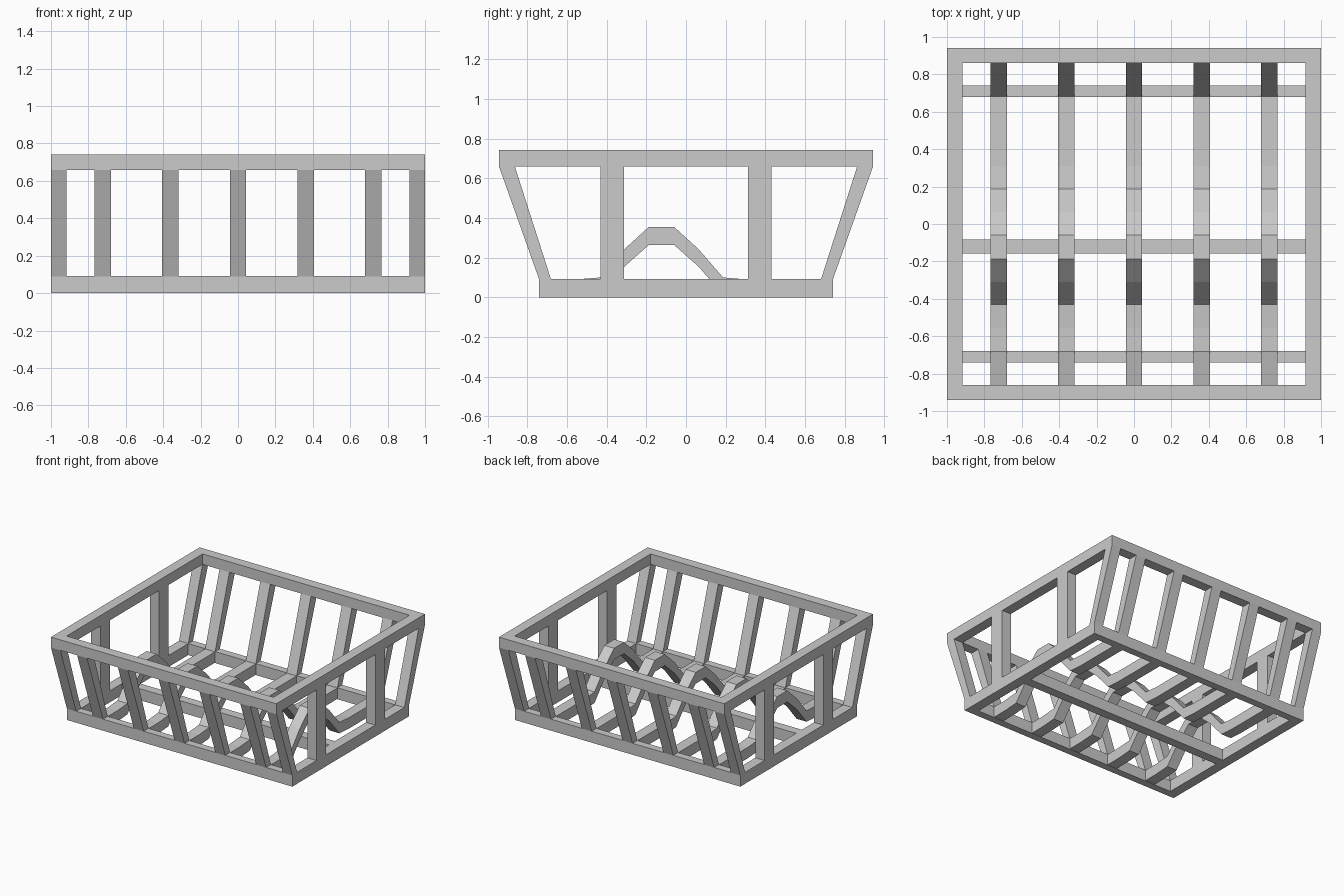
import bpy

if "Cube" in bpy.data.objects:
    bpy.data.objects.remove(bpy.data.objects["Cube"])


def make(name, verts, faces):
    me = bpy.data.meshes.new(name)
    me.from_pydata(verts, [], faces)
    me.update()
    ob = bpy.data.objects.new(name, me)
    bpy.context.collection.objects.link(ob)
    return ob


def extrude_x(name, x, width, top, bottom):
    """Strip between a top and bottom (y, z) path, extruded along x."""
    n = len(top)
    verts = [(x + s * width / 2, y, z) for s in (-1, 1) for y, z in top + bottom]
    m = 2 * n
    faces = []
    for i in range(n - 1):
        a, b, c, d = i, i + 1, n + i + 1, n + i
        faces += [(a, d, c, b), (m + a, m + b, m + c, m + d),
                  (a, b, m + b, m + a), (d, m + d, m + c, c)]
    faces += [(0, m, m + n, n), (n - 1, m - 1, 2 * m - 1, m + n - 1)]
    ob = make(name, verts, faces)
    # consistent outward normals
    import bmesh
    bm = bmesh.new()
    bm.from_mesh(ob.data)
    bmesh.ops.recalc_face_normals(bm, faces=bm.faces)
    bm.to_mesh(ob.data)
    bm.free()
    return ob


def box(name, x0, x1, y0, y1, z0, z1):
    return extrude_x(name, (x0 + x1) / 2, x1 - x0,
                     [(y0, z1), (y1, z1)], [(y0, z0), (y1, z0)])


def ring(name, xo, yo, xi, yi, z0, z1):
    """Rectangular frame with square section."""
    signs = [(-1, -1), (1, -1), (1, 1), (-1, 1)]
    verts = [(sx * x, sy * y, z) for x, y, z in
             ((xo, yo, z0), (xo, yo, z1), (xi, yi, z1), (xi, yi, z0))
             for sx, sy in signs]
    faces = []
    for k in range(4):
        a, b = 4 * k, 4 * ((k + 1) % 4)
        for i in range(4):
            j = (i + 1) % 4
            faces.append((a + i, a + j, b + j, b + i))
    return make(name, verts, faces)


# rim and base frames, with the crossbar under the arches
ring("top_rim", 1.0, 0.942, 0.918, 0.862, 0.658, 0.742)
ring("base_frame", 1.0, 0.74, 0.918, 0.68, 0.0, 0.092)
box("base_crossbar", -0.918, 0.918, -0.157, -0.083, 0.0, 0.092)

# upright posts on the two ends
for sx in (-1, 1):
    for sy in (-1, 1):
        x, y = sx * 0.959, sy * 0.372
        box("end_post", x - 0.041, x + 0.041, y - 0.06, y + 0.06, 0.092, 0.658)

# leaning slats at front and back, corners included
rib_x = [-0.724, -0.362, 0, 0.362, 0.724]
for x in [-0.959] + rib_x + [0.959]:
    w = 0.082 if abs(x) > 0.9 else 0.088
    for s in (-1, 1):
        extrude_x("side_slat", x, w,
                  [(s * 0.942, 0.658), (s * 0.862, 0.658)],
                  [(s * 0.74, 0.09), (s * 0.68, 0.09)])

# arched floor ribs
top = [(-0.69, 0.09), (-0.56, 0.09), (-0.43, 0.1), (-0.31, 0.243), (-0.187, 0.355),
       (-0.06, 0.355), (0.063, 0.243), (0.187, 0.1), (0.31, 0.09), (0.69, 0.09)]
bottom = [(-0.69, 0.003), (-0.56, 0.003), (-0.43, 0.012), (-0.31, 0.155), (-0.187, 0.264),
          (-0.06, 0.264), (0.063, 0.155), (0.187, 0.012), (0.31, 0.003), (0.69, 0.003)]
for x in rib_x:
    extrude_x("floor_rib", x, 0.088, top, bottom)
